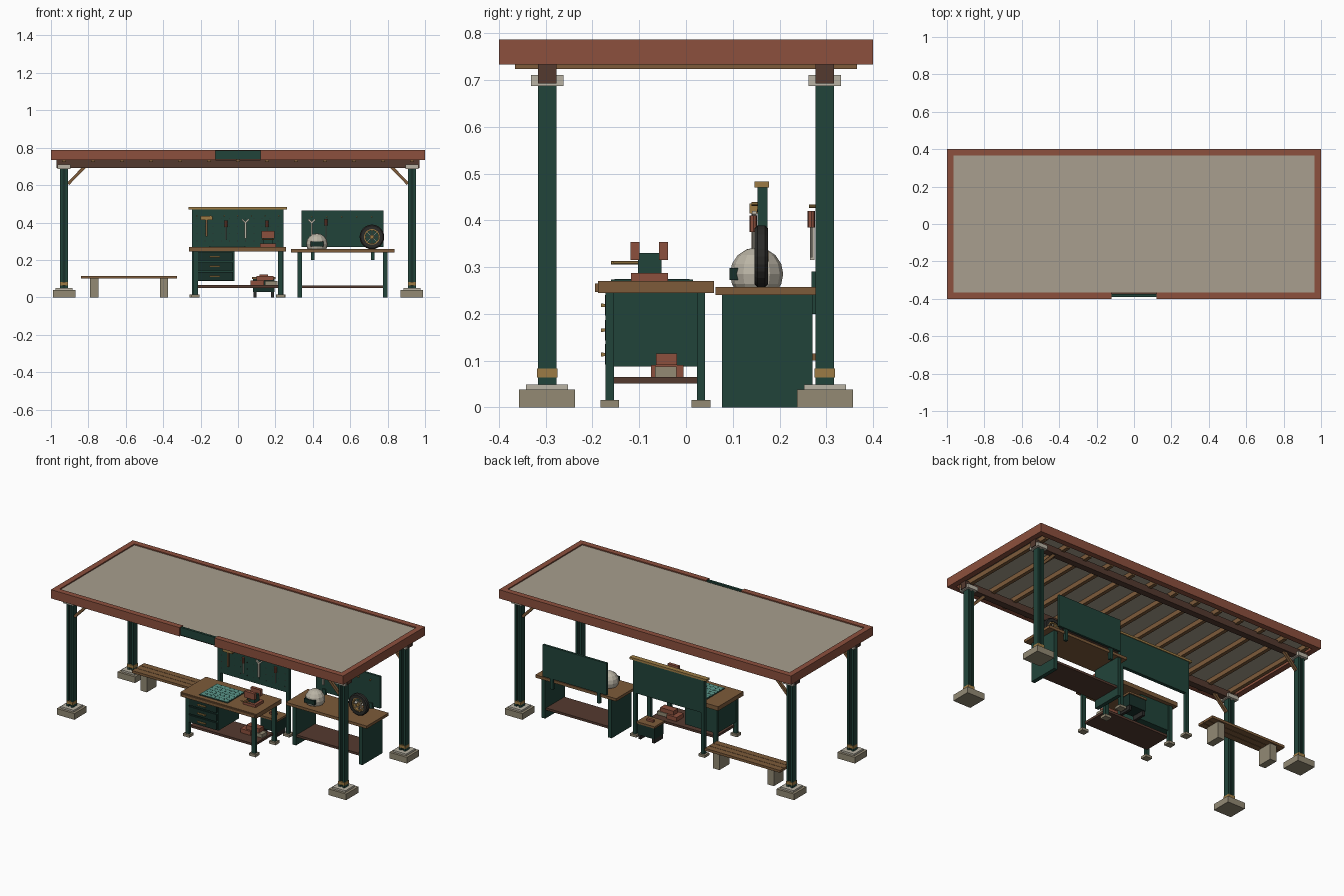
import bpy, bmesh, math
from mathutils import Matrix, Vector

if "Cube" in bpy.data.objects:
    bpy.data.objects.remove(bpy.data.objects["Cube"])


def mat(name, hexcode):
    m = bpy.data.materials.new(name)
    c = [int(hexcode[i:i + 2], 16) / 255 for i in (0, 2, 4)]
    m.diffuse_color = [((v + 0.055) / 1.055) ** 2.4 for v in c] + [1]
    m.use_nodes = True
    m.node_tree.nodes["Principled BSDF"].inputs["Base Color"].default_value = m.diffuse_color
    return m


GREEN, RED = mat("green_paint", "21443a"), mat("rust_red", "8c503d")
TAN, STONE = mat("roof_tan", "a89f8e"), mat("stone", "938a74")
WOOD, DARK = mat("wood", "7d5b3a"), mat("dark_wood", "543a2f")
BRASS, BLACK = mat("brass", "9c7b45"), mat("rubber", "2b2b29")
PALE, TEAL = mat("pale_metal", "bab4a5"), mat("teal", "5c988c")
DGREEN = mat("dark_green", "17302a")


def finish(name, bm, material):
    bmesh.ops.recalc_face_normals(bm, faces=bm.faces)
    me = bpy.data.meshes.new(name)
    bm.to_mesh(me)
    bm.free()
    me.materials.append(material)
    ob = bpy.data.objects.new(name, me)
    bpy.context.collection.objects.link(ob)
    return ob


def box(name, x, y, z, material):
    """Box from (min, max) ranges."""
    bm = bmesh.new()
    size = [r[1] - r[0] for r in (x, y, z)]
    mid = [(r[1] + r[0]) / 2 for r in (x, y, z)]
    bmesh.ops.create_cube(bm, size=1, matrix=Matrix.Translation(mid) @ Matrix.Diagonal((*size, 1)))
    return finish(name, bm, material)


def bar(name, a, b, w, material, sides=4):
    """Straight bar of half-width w between two points."""
    a, b = Vector(a), Vector(b)
    d = b - a
    rot = d.to_track_quat('Z', 'Y').to_matrix().to_4x4()
    bm = bmesh.new()
    r = w * (math.sqrt(2) if sides == 4 else 1)
    spin = Matrix.Rotation(math.pi / 4 if sides == 4 else 0, 4, 'Z')
    bmesh.ops.create_cone(bm, cap_ends=True, segments=sides, radius1=r, radius2=r, depth=d.length,
                          matrix=Matrix.Translation((a + b) / 2) @ rot @ spin)
    return finish(name, bm, material)


def lathe(name, profile, centre, material, steps=24, axis='Y'):
    """Spin a closed (radius, offset) profile about an axis through centre."""
    bm = bmesh.new()
    vs = [bm.verts.new((r, 0, h)) for r, h in profile]
    es = [bm.edges.new((vs[i], vs[(i + 1) % len(vs)])) for i in range(len(vs))]
    bmesh.ops.spin(bm, geom=vs + es, cent=(0, 0, 0), axis=(0, 0, 1), angle=math.tau, steps=steps)
    bmesh.ops.remove_doubles(bm, verts=bm.verts, dist=1e-5)
    if axis == 'Y':
        bm.transform(Matrix.Rotation(math.pi / 2, 4, 'X'))
    bm.transform(Matrix.Translation(centre))
    return finish(name, bm, material)


def around(c, h):
    return (c - h, c + h)


# Roof: panel, fascia with a gap for the sign, rafters, beams
box("roof_panel", (-.966, .966), (-.366, .366), (.752, .78), TAN)
box("fascia_back", (-1, 1), (.365, .4), (.733, .787), RED)
for s, side in ((-1, "left"), (1, "right")):
    box(f"fascia_{side}", sorted((s * .965, s)), (-.366, .366), (.733, .787), RED)
    box(f"fascia_front_{side}", sorted((s * .12, s)), (-.4, -.365), (.733, .787), RED)
box("sign_plate", (-.12, .12), (-.39, -.375), (.736, .785), GREEN)
box("sign_backing", (-.12, .12), (-.376, -.364), (.74, .775), DARK)
for i in range(13):
    box("rafter", around(-.93 + i * .155, .011), (-.366, .366), (.724, .753), WOOD)
for y in (-.297, .297):
    box("roof_beam", (-.97, .97), around(y, .02), (.692, .733), DARK)

# Posts: I-section with stepped footing, brass band, capital and brace
for sx in (-1, 1):
    for y in (-.297, .297):
        x = sx * .93
        box("footing", around(x, .06), around(y, .06), (0, .038), STONE)
        box("footing_cap", around(x, .045), around(y, .045), (.038, .049), PALE)
        for dx in (-.0145, .0145):
            box("post_flange", around(x + dx, .0065), around(y, .02), (.049, .69), GREEN)
        box("post_web", around(x, .009), around(y, .012), (.049, .69), DGREEN)
        box("post_band", around(x, .022), around(y, .022), (.064, .083), BRASS)
        box("capital", around(x, .035), around(y, .035), (.687, .711), PALE)
        bar("brace", (sx * .908, y, .607), (sx * .815, y, .703), .008, WOOD)

# Seat bench: three slats on stone blocks
for i in range(3):
    box("seat_slat", (-.84, -.325), around(.181 + i * .0405, .019), (.1, .115), WOOD)
for x in (-.768, -.396):
    box("seat_block", around(x, .022), around(.222, .048), (0, .1), STONE)

# Main workbench
box("worktop", (-.262, .257), (-.188, .06), (.244, .27), WOOD)
box("worktop_front_rail", (-.255, .25), (-.195, -.187), (.247, .265), WOOD)
for x in (-.227, .226):
    for y in (-.163, .032):
        box("bench_leg", around(x, .013), around(y, .009), (.015, .244), GREEN)
        box("bench_foot", around(x, .022), around(y, .02), (0, .016), STONE)
box("bench_shelf", (-.222, .222), (-.155, .027), (.051, .065), DARK)
box("drawer_cabinet", (-.235, -.018), (-.164, .035), (.087, .244), GREEN)
for z in (.218, .165, .113):
    box("drawer_front", (-.213, -.027), (-.173, -.163), around(z, .022), DGREEN)
    box("drawer_handle", around(-.125, .028), (-.182, -.176), around(z, .004), BRASS)
    for dx in (-.024, .024):
        box("handle_stud", around(-.125 + dx, .003), (-.178, -.172), around(z, .003), BRASS)

# Cutting mat with ruled lines
box("mat", (-.155, .04), (-.16, .015), (.27, .273), GREEN)
box("mat_field", (-.148, .033), (-.153, .008), (.273, .274), TEAL)
for i in range(5):
    box("mat_line", around(-.118 + i * .03, .001), (-.153, .008), (.274, .2745), GREEN)
    box("mat_line", (-.148, .033), around(-.127 + i * .027, .001), (.274, .2745), GREEN)

# Vise
box("vise_base", (.118, .202), (-.118, -.038), (.27, .287), RED)
box("vise_body", (.135, .185), (-.103, -.052), (.287, .33), GREEN)
for y in (-.109, -.048):
    box("vise_jaw", (.125, .195), around(y, .01), (.315, .354), RED)
bar("vise_screw", (.16, -.16, .309), (.16, -.1, .309), .004, BRASS, 8)
bar("vise_handle", (.128, -.157, .309), (.192, -.157, .309), .003, BRASS, 8)

# Boxes on the bench shelf
box("shelf_box_left", (.068, .138), (-.075, -.005), (.065, .09), RED)
box("shelf_box_right", (.145, .212), (-.066, -.02), (.065, .087), STONE)
box("shelf_box_top", (.1, .19), (-.064, -.019), (.09, .115), RED)

# Floor crate behind the bench
box("crate_body", (.08, .195), (.105, .195), (.028, .097), DGREEN)
box("crate_lid", (.075, .2), (.1, .2), (.097, .109), WOOD)
box("crate_handle", (.115, .16), (.142, .158), (.109, .122), RED)
for x in (.09, .185):
    box("crate_foot", around(x, .008), (.11, .19), (0, .028), BLACK)

# Pegboard stand
box("pegboard", (-.246, .24), (.153, .174), (.268, .47), GREEN)
box("pegboard_rail", (-.264, .262), (.147, .178), (.47, .483), BRASS)
for x in (-.236, .232):
    box("pegboard_upright", around(x, .01), (.153, .174), (.012, .47), GREEN)
    box("pegboard_foot", around(x, .022), around(.163, .022), (0, .015), STONE)
for i in range(11):
    for z in (.3, .34, .38, .42):
        box("peg_hole", around(-.22 + i * .0435, .0025), (.1522, .1535), around(z, .0025), BLACK)


def hammer(x, y, z):
    bar("hammer_handle", (x, y, z - .1), (x, y, z), .005, WOOD)
    box("hammer_head", around(x, .032), around(y, .009), around(z, .011), BRASS)


def wrench(x, y, z):
    bar("wrench_shaft", (x, y, z - .1), (x, y, z - .012), .0045, PALE)
    for s in (-1, 1):
        bar("wrench_jaw", (x, y, z - .016), (x + s * .018, y, z + .002), .0045, PALE)


def screwdriver(x, y, z):
    bar("driver_grip", (x, y, z - .035), (x, y, z), .008, RED, 8)
    bar("driver_shaft", (x, y, z - .1), (x, y, z - .035), .003, PALE, 8)


# Hung tools
hammer(-.168, .145, .425)
screwdriver(-.065, .144, .41)
wrench(.04, .146, .415)
screwdriver(.155, .144, .41)
for i in range(7):
    bar("peg", (-.22 + i * .073, .14, .435), (-.22 + i * .073, .155, .435), .004, BRASS, 8)

# Second bench
box("side_worktop", (.283, .837), (.063, .278), (.24, .257), WOOD)
for x in (.331, .786):
    box("side_panel", around(x, .012), (.077, .271), (0, .24), GREEN)
box("side_shelf", (.342, .775), (.083, .262), (.049, .063), DARK)
box("tool_board", (.34, .778), (.277, .291), (.268, .465), GREEN)
for x in (.4, .72):
    box("board_strut", around(x, .01), (.268, .285), (.2, .29), GREEN)
wrench(.395, .27, .415)
screwdriver(.47, .268, .42)
for i in range(5):
    bar("board_peg", (.395 + i * .08, .263, .43), (.395 + i * .08, .28, .43), .004, BRASS, 8)

# Helmet with visor
bm = bmesh.new()
bmesh.ops.create_uvsphere(bm, u_segments=12, v_segments=8, radius=.057)
bmesh.ops.bisect_plane(bm, geom=bm.verts[:] + bm.edges[:] + bm.faces[:], plane_co=(0, 0, -.028),
                       plane_no=(0, 0, -1), clear_outer=True)
bmesh.ops.holes_fill(bm, edges=[e for e in bm.edges if e.is_boundary])
bm.transform(Matrix.Translation((.422, .151, .285)))
finish("helmet", bm, PALE)
box("helmet_visor", (.387, .457), (.093, .115), (.272, .298), DGREEN)

# Wheel: tyre, rim, spokes, hub
wc = Vector((.716, .161, .323))
lathe("tyre", [(.042, -.014), (.06, -.014), (.066, -.008), (.066, .008), (.06, .014), (.042, .014)], wc, BLACK)
lathe("rim", [(.035, -.01), (.043, -.01), (.043, .01), (.035, .01)], wc, BRASS)
for i in range(4):
    d = Vector((math.cos(i * math.pi / 4), 0, math.sin(i * math.pi / 4))) * .037
    bar("spoke", wc - d, wc + d, .003, PALE)
bar("hub", wc - Vector((0, .015, 0)), wc + Vector((0, .015, 0)), .011, BRASS, 12)
